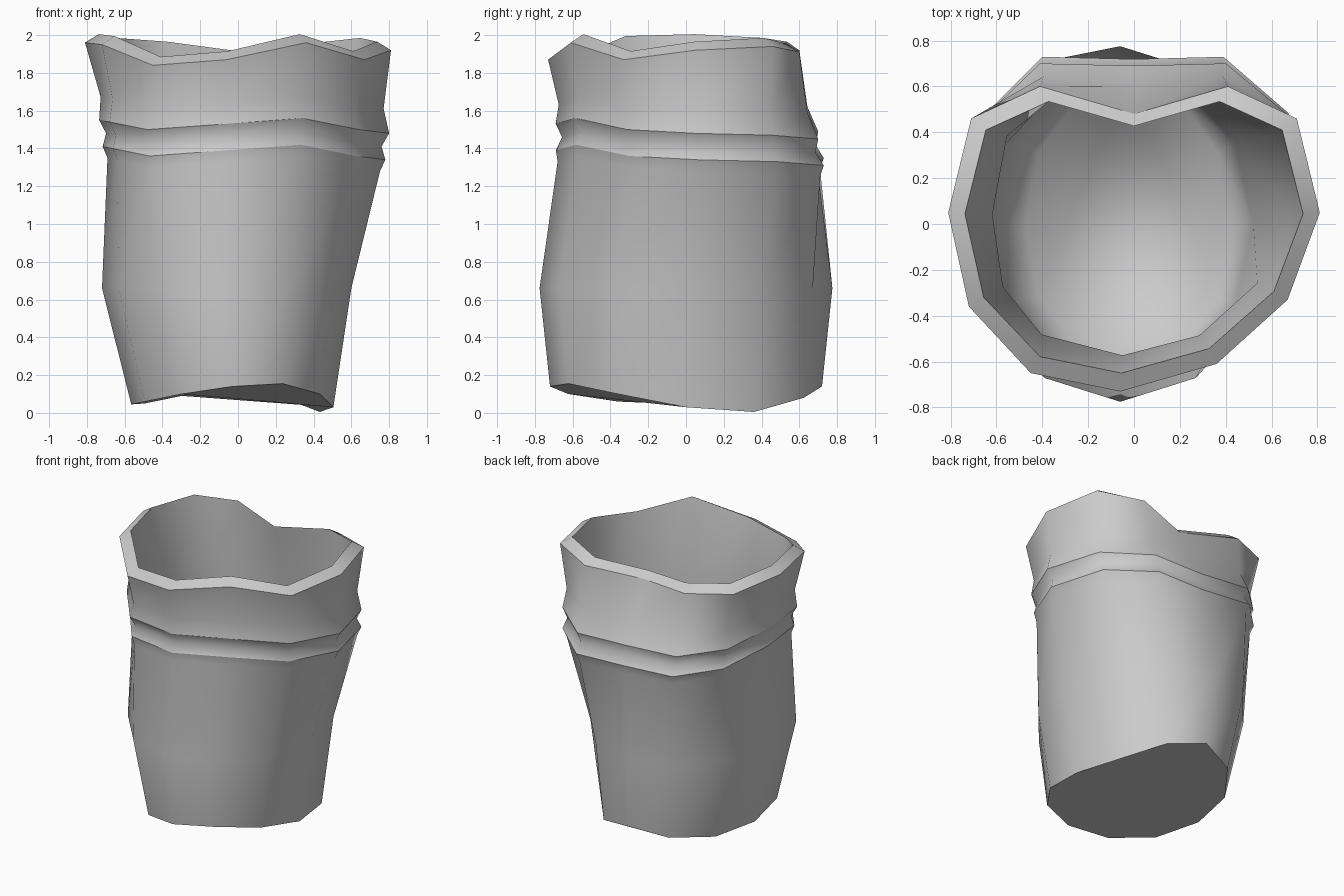
import bpy
import math
from mathutils import Vector

cube = bpy.data.objects.get("Cube")
if cube:
    bpy.data.objects.remove(cube, do_unlink=True)

SIDES = 12

# Uneven outer lip, counter-clockwise from +x
lip = [Vector(p) for p in (
    (.81, .05, 1.92), (.71, .46, 1.94), (.41, .6, 1.91), (0, .48, 1.87),
    (-.41, .6, 1.92), (-.71, .46, 1.94), (-.81, .05, 1.96), (-.72, -.36, 1.95),
    (-.45, -.65, 1.84), (-.06, -.73, 1.87), (.36, -.61, 1.96), (.67, -.33, 1.87))]

# Upper ridge of the decorative band
ridge = [Vector(p) for p in (
    (.8, .05, 1.48), (.69, .46, 1.47), (.4, .7, 1.45), (0, .69, 1.46),
    (-.41, .7, 1.49), (-.66, .46, 1.52), (-.735, .05, 1.55), (-.68, -.33, 1.54),
    (-.48, -.58, 1.5), (-.06, -.69, 1.53), (.34, -.585, 1.56), (.64, -.31, 1.5))]

# Slanted heights of the bottom edge
base_heights = (.03, .005, .08, .14, .09, .05, .045, .06, .1, .14, .155, .1)


def reshape(ring, sx, sy, dz, dy=0):
    """Scale a ring sideways and shift it."""
    return [Vector((p.x * sx, p.y * sy + dy, p.z + dz)) for p in ring]


def blend(first, second, amount):
    """Ring part of the way between two rings."""
    return [a.lerp(b, amount) for a, b in zip(first, second)]


def oval(cx, rx, ry, heights):
    """Oval ring with its own height at every corner."""
    ring = []
    for i, z in enumerate(heights):
        angle = math.tau * i / SIDES
        ring.append(Vector((cx + rx * math.cos(angle), ry * math.sin(angle), z)))
    return ring


def skin(name, rings, creased, material):
    """Join rings into a smooth closed skin, with sharp edges along some rings."""
    verts = [p for ring in rings for p in ring]
    faces = []
    for r in range(len(rings) - 1):
        for i in range(SIDES):
            j = (i + 1) % SIDES
            low, high = r * SIDES, (r + 1) * SIDES
            faces.append((low + i, low + j, high + j, high + i))
    faces.append(tuple(reversed(range(SIDES))))
    last = (len(rings) - 1) * SIDES
    faces.append(tuple(range(last, last + SIDES)))
    mesh = bpy.data.meshes.new(name)
    mesh.from_pydata(verts, [], faces)
    mesh.shade_smooth()
    sharp_rings = {r for r, ring in enumerate(rings) if any(ring is c for c in creased)}
    for edge in mesh.edges:
        start, end = (v // SIDES for v in edge.vertices)
        edge.use_edge_sharp = start == end and start in sharp_rings
    mesh.materials.append(material)
    obj = bpy.data.objects.new(name, mesh)
    bpy.context.collection.objects.link(obj)


# Plain grey finish
grey = bpy.data.materials.new("plain_grey")
colour = (.6, .6, .6, 1)
grey.use_nodes = True
grey.diffuse_color = colour
grey.node_tree.nodes["Principled BSDF"].inputs["Base Color"].default_value = colour

# Outer wall, bottom to lip
base = oval(-.03, .535, .72, base_heights)
belly = oval(-.06, .66, .775, [.66] * SIDES)
shoulder = reshape(ridge, .94, 1, -.2, .01)
lower_ridge = reshape(ridge, .975, 1.02, -.14, .015)
groove = reshape(ridge, .95, .965, -.07, .01)
collar = reshape(blend(ridge, lip, .3), .96, .96, 0)

# Inner wall, lip to floor
inner_lip = reshape(lip, .91, .89, .045)
inner_neck = reshape(ridge, .84, .83, -.15)
inner_belly = oval(-.06, .58, .69, [.66] * SIDES)
inner_floor = reshape(base, .84, .87, .1)

skin("cup", [base, belly, shoulder, lower_ridge, groove, ridge, collar,
             lip, inner_lip, inner_neck, inner_belly, inner_floor],
     [base, lower_ridge, ridge, lip, inner_lip], grey)
